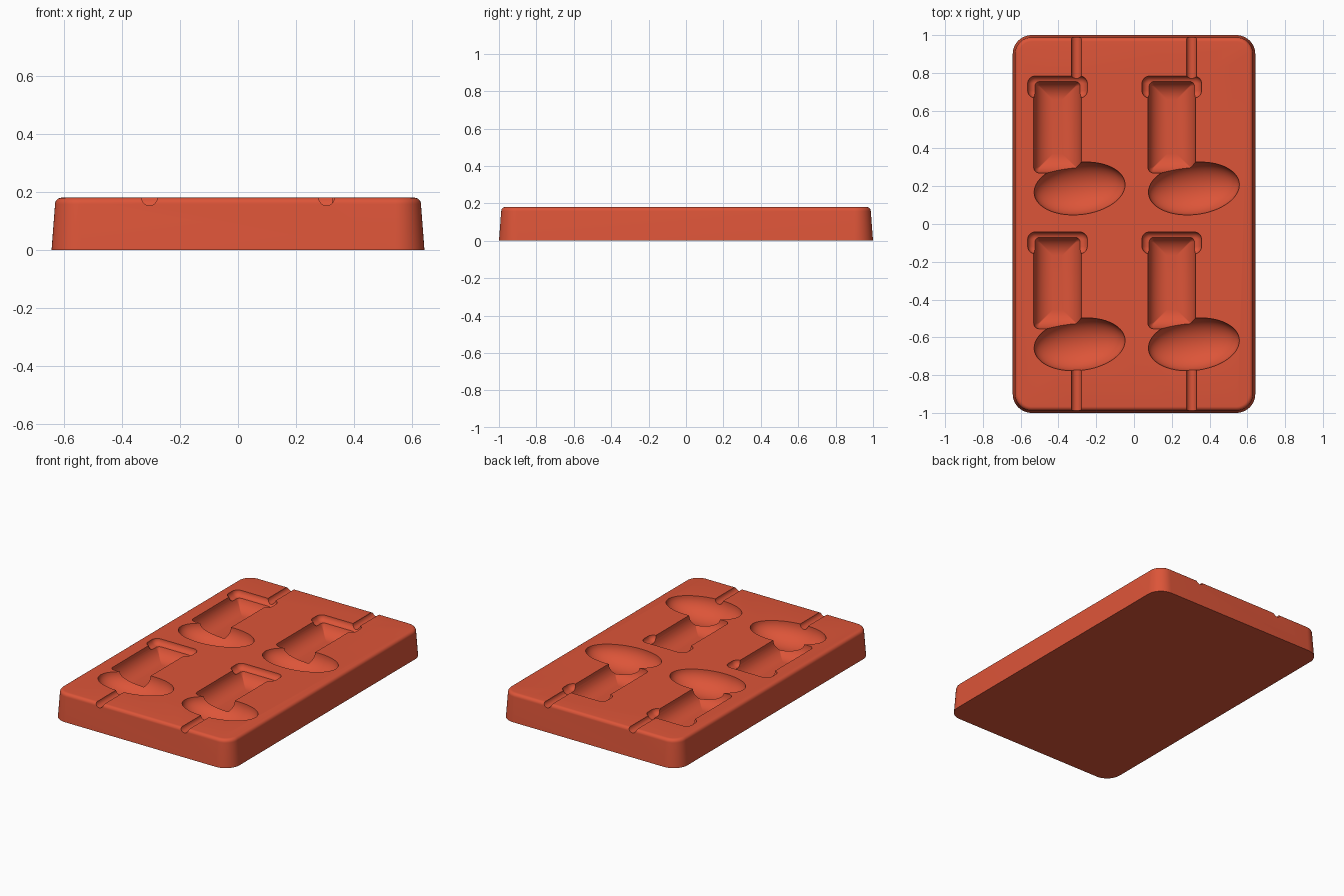
import bpy, bmesh
from math import sin, cos, pi, radians

if "Cube" in bpy.data.objects:
    bpy.data.objects.remove(bpy.data.objects["Cube"])

TOP = 0.18

clay = bpy.data.materials.new("terracotta_red")
clay.use_nodes = True
COLOUR = (0.72, 0.09, 0.04, 1)
clay.diffuse_color = COLOUR
clay.node_tree.nodes["Principled BSDF"].inputs["Base Color"].default_value = COLOUR


def add_object(name, bm):
    bmesh.ops.recalc_face_normals(bm, faces=bm.faces)
    mesh = bpy.data.meshes.new(name)
    bm.to_mesh(mesh)
    bm.free()
    obj = bpy.data.objects.new(name, mesh)
    bpy.context.collection.objects.link(obj)
    mesh.materials.append(clay)
    return obj


def loft(name, cx, cy, hw, hh, radius, levels, steps=8):
    """Stack rounded rectangles; each level is (inset, height)."""
    bm = bmesh.new()
    rings = []
    for inset, z in levels:
        w, h = hw - inset, hh - inset
        r = max(radius - inset, 0.004)
        ring = []
        for q, (sx, sy) in enumerate([(1, 1), (-1, 1), (-1, -1), (1, -1)]):
            for k in range(steps + 1):
                a = pi / 2 * (q + k / steps)
                ring.append(bm.verts.new((cx + sx * (w - r) + r * cos(a),
                                          cy + sy * (h - r) + r * sin(a), z)))
        rings.append(ring)
    for a, b in zip(rings, rings[1:]):
        for i in range(len(a)):
            j = (i + 1) % len(a)
            bm.faces.new((a[i], a[j], b[j], b[i]))
    bm.faces.new(rings[0])
    bm.faces.new(rings[-1])
    return add_object(name, bm)


def pocket_levels(inset, depth, n=12):
    """Straight mouth above the tray, then a quarter-round down to the floor."""
    arc = [pi / 2 * k / n for k in range(n + 1)]
    return [(0, TOP + 0.05)] + [(inset * (1 - cos(a)), TOP - depth * sin(a)) for a in arc]


def carve(target, cutter):
    mod = target.modifiers.new("carve", "BOOLEAN")
    mod.operation, mod.solver, mod.object = "DIFFERENCE", "EXACT", cutter
    bpy.context.view_layer.objects.active = target
    bpy.ops.object.modifier_apply(modifier=mod.name)
    bpy.data.objects.remove(cutter)


# Tray block: drafted sides and a rounded top rim
rim = 0.022
body_levels = [(0, 0), (0.012, TOP - rim)]
body_levels += [(0.012 + rim * (1 - cos(a)), TOP - rim + rim * sin(a))
                for a in [pi / 2 * k / 6 for k in range(1, 7)]]
tray = loft("mould_tray", 0, 0, 0.642, 1.0, 0.1, body_levels, 12)

# Four boot cavities: leg, cuff and foot
for x in (-0.405, 0.2):
    for y in (0.515, -0.31):
        carve(tray, loft("leg_cutter", x, y, 0.126, 0.245, 0.03, pocket_levels(0.1, 0.1)))
        carve(tray, loft("cuff_cutter", x, y + 0.21, 0.158, 0.058, 0.04,
                         pocket_levels(0.035, 0.035)))
        bpy.ops.mesh.primitive_uv_sphere_add(segments=64, ring_count=32,
                                             location=(x + 0.117, y - 0.327, TOP),
                                             rotation=(0, 0, radians(7)))
        foot = bpy.context.object
        foot.scale = (0.242, 0.138, 0.115)
        foot.data.materials.append(clay)
        bpy.context.view_layer.update()
        carve(tray, foot)

# Stick channels running out to the short edges
for x in (-0.305, 0.305):
    for y in (0.9, -0.9):
        bpy.ops.mesh.primitive_cylinder_add(vertices=24, radius=0.027, depth=0.28,
                                            location=(x, y, TOP),
                                            rotation=(pi / 2, 0, 0))
        channel = bpy.context.object
        channel.data.materials.append(clay)
        bpy.context.view_layer.update()
        carve(tray, channel)

# Smooth curved surfaces, keep pocket rims crisp
bpy.ops.object.select_all(action="DESELECT")
tray.select_set(True)
bpy.context.view_layer.objects.active = tray
bpy.ops.object.shade_smooth_by_angle(angle=radians(30))
